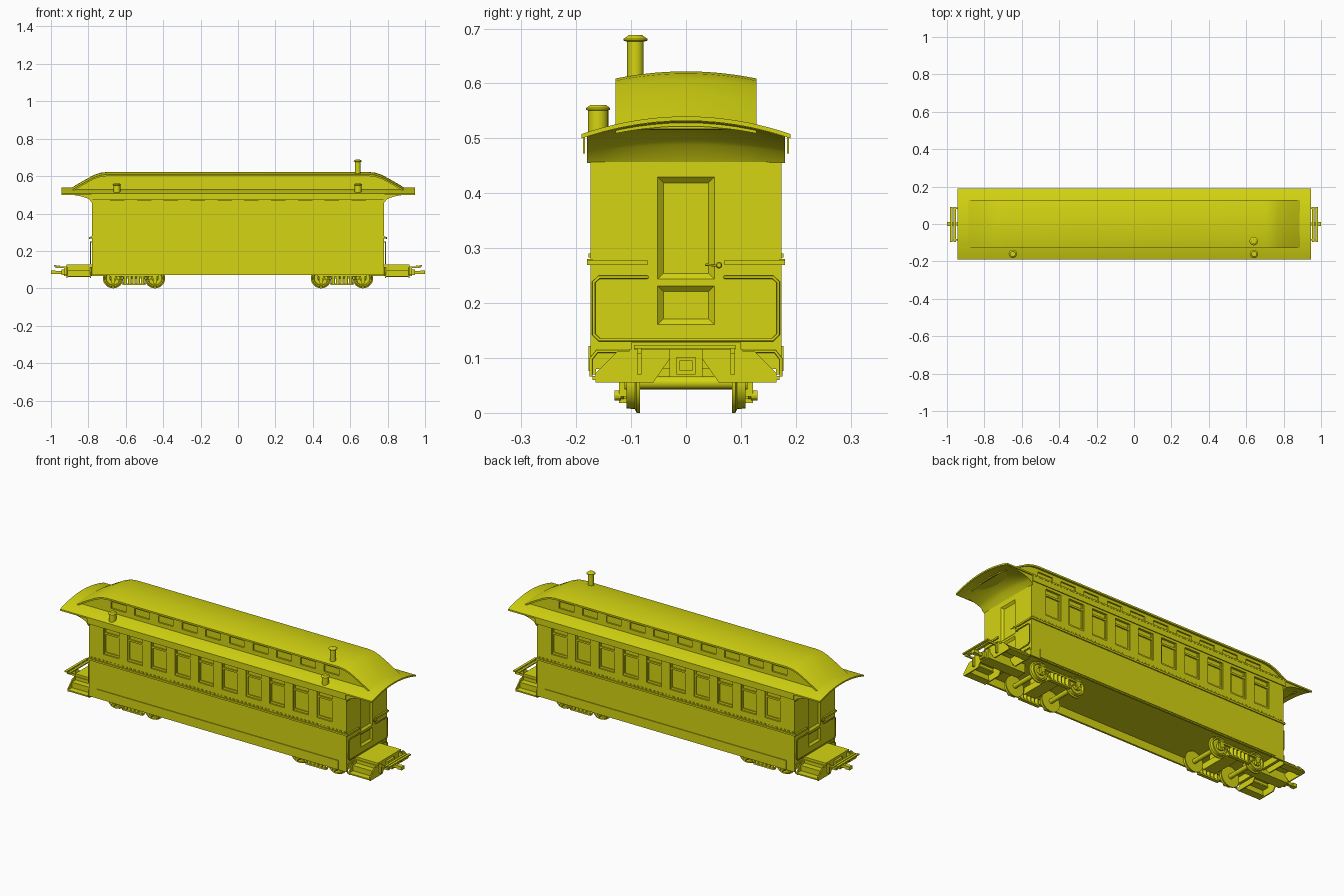
import bpy, bmesh, math
from mathutils import Vector, Matrix

if "Cube" in bpy.data.objects:
    bpy.data.objects.remove(bpy.data.objects["Cube"])

MAT = bpy.data.materials.new("yellow paint")
MAT.diffuse_color = (0.66, 0.66, 0.006, 1)
MAT.use_nodes = True
MAT.node_tree.nodes["Principled BSDF"].inputs["Base Color"].default_value = MAT.diffuse_color


def finish(name, bm, smooth=False):
    bmesh.ops.recalc_face_normals(bm, faces=bm.faces[:])
    me = bpy.data.meshes.new(name)
    bm.to_mesh(me)
    bm.free()
    me.materials.append(MAT)
    ob = bpy.data.objects.new(name, me)
    bpy.context.collection.objects.link(ob)
    bpy.ops.object.select_all(action='DESELECT')
    ob.select_set(True)
    bpy.context.view_layer.objects.active = ob
    if smooth:
        bpy.ops.object.shade_smooth_by_angle(angle=math.radians(35))
    return ob


def box(bm, x0, x1, y0, y1, z0, z1):
    m = Matrix.Translation(((x0 + x1) / 2, (y0 + y1) / 2, (z0 + z1) / 2))
    m = m @ Matrix.Diagonal((abs(x1 - x0), abs(y1 - y0), abs(z1 - z0), 1))
    bmesh.ops.create_cube(bm, size=1, matrix=m)


def loft(bm, rings):
    """Skin closed rings of points and cap both ends."""
    vs = [[bm.verts.new(p) for p in r] for r in rings]
    n = len(vs[0])
    for a, b in zip(vs, vs[1:]):
        for i in range(n):
            bm.faces.new((a[i], a[(i + 1) % n], b[(i + 1) % n], b[i]))
    bm.faces.new(vs[0])
    bm.faces.new(vs[-1][::-1])


def turned(bm, profile, place, axis='Z', n=24):
    """Solid of revolution from (radius, height) pairs."""
    rings = []
    for r, h in profile:
        ring = []
        for k in range(n):
            a = 2 * math.pi * k / n
            c, s = r * math.cos(a), r * math.sin(a)
            p = {'Z': (c, s, h), 'Y': (c, h, s), 'X': (h, c, s)}[axis]
            ring.append(Vector(p) + Vector(place))
        rings.append(ring)
    loft(bm, rings)


def tube(name, pts, r):
    cu = bpy.data.curves.new(name, 'CURVE')
    cu.dimensions = '3D'
    cu.bevel_depth = r
    cu.bevel_resolution = 2
    cu.use_fill_caps = True
    sp = cu.splines.new('POLY')
    sp.points.add(len(pts) - 1)
    for p, q in zip(sp.points, pts):
        p.co = (*q, 1)
    cu.materials.append(MAT)
    bpy.context.collection.objects.link(bpy.data.objects.new(name, cu))


def cut(ob, cutter):
    cutter.hide_render = True
    mod = ob.modifiers.new("openings", 'BOOLEAN')
    mod.object = cutter
    mod.operation = 'DIFFERENCE'
    mod.solver = 'EXACT'
    bpy.context.view_layer.objects.active = ob
    bpy.ops.object.modifier_apply(modifier=mod.name)
    bpy.data.objects.remove(cutter)


BAYS = [(i - 4.5) * 0.1435 for i in range(10)]
SIGNS = (1, -1)

# Body with recessed side windows and bevelled door panels
bm = bmesh.new()
box(bm, -.78, .78, -.174, .174, .12, .505)
body = finish("body", bm)
bm = bmesh.new()
for s in SIGNS:
    for x in BAYS:
        box(bm, x - .046, x + .046, s * .162, s * .2, .322, .466)
    for z0, z1 in ((.16, .232), (.243, .43)):
        def ring(x, d):
            return [(s * x, -.052 + d, z0 + d), (s * x, .052 - d, z0 + d),
                    (s * x, .052 - d, z1 - d), (s * x, -.052 + d, z1 - d)]
        loft(bm, [ring(.77, .011), ring(.781, -.0005)])
cut(body, finish("body_cutter", bm))

# Window sashes
bm = bmesh.new()
for s in SIGNS:
    for x in BAYS:
        box(bm, x - .046, x + .046, s * .16, s * .169, .432, .442)
        box(bm, x - .046, x + .046, s * .16, s * .167, .322, .333)
        for e in SIGNS:
            box(bm, x + e * .039, x + e * .046, s * .16, s * .167, .322, .466)
finish("window_sashes", bm)

# Belt rail with dentils, eave fascia, side sills
bm = bmesh.new()
for s in SIGNS:
    box(bm, -.784, .784, s * .17, s * .180, .270, .280)
    for k in range(65):
        x = (k - 32) * .024
        box(bm, x - .005, x + .005, s * .17, s * .1775, .283, .290)
    box(bm, -.784, .784, s * .184, s * .188, .472, .508)
    box(bm, -.78, .78, s * .164, s * .174, .07, .125)
    box(bm, -.73, .73, s * .17, s * .178, .076, .122)
    for e in SIGNS:
        box(bm, e * .775, e * .788, s * .07, s * .180, .269, .278)
        box(bm, e * .765, e * .779, -.17, .17, .08, .125)
finish("belt_rails_and_sills", bm)


# Lower arched roof
def arch(y):
    return .508 + .032 * (1 - (y / .19) ** 2)


N = 20
ys = [-.19 + .38 * k / N for k in range(N + 1)]
bm = bmesh.new()
loft(bm, [[(x, y, arch(y)) for y in ys] + [(x, y, arch(y) - .008) for y in ys[::-1]]
          for x in (-.945, .945)])
finish("lower_roof", bm, True)

# Curved hoods under the roof ends
bm = bmesh.new()
hy = [-.18 + .36 * k / 12 for k in range(13)]
for s in SIGNS:
    rings = []
    for k in range(11):
        u = k / 10
        f = math.sqrt(1 - (1 - u) ** 2)
        x = s * (.779 + .163 * u)
        low = [(x, y, .455 + (arch(y) - .009 - .455) * f) for y in hy]
        rings.append(low + [(x, y, arch(y) - .004) for y in hy[::-1]])
    loft(bm, rings)
finish("end_hoods", bm, True)

# Clerestory wall and its curved roof
drop = [(0.0, 0), (.70, 0), (.735, .004), (.77, .016), (.82, .043), (.86, .066), (.9, .091)]
stations = [(-x, d) for x, d in drop[:0:-1]] + drop[1:]


def cap(y):
    return .622 - .013 * (y / .128) ** 2


bm = bmesh.new()
loft(bm, [[(x, y, cap(.113) - d - .004) for x, d in stations] + [(.86, y, .515), (-.86, y, .515)]
          for y in (-.113, .113)])
wall = finish("clerestory_wall", bm)
bm = bmesh.new()
for s in SIGNS:
    for x in BAYS:
        box(bm, x - .045, x + .045, s * .105, s * .14, .551, .588)
cut(wall, finish("clerestory_cutter", bm))

cy = [-.128 + .256 * k / 14 for k in range(15)]
bm = bmesh.new()
loft(bm, [[(x, y, cap(y) - d) for y in cy] + [(x, y, cap(y) - d - .009) for y in cy[::-1]]
          for x, d in stations])
finish("clerestory_roof", bm, True)

# Stove chimney and roof vents
bm = bmesh.new()
turned(bm, [(.015, .60), (.015, .676), (.022, .678), (.022, .681), (.012, .688)], (.64, -.092, 0))
for x in (-.648, .642):
    turned(bm, [(.0185, .50), (.0185, .551), (.022, .552), (.022, .555), (.014, .561)], (x, -.16, 0))
finish("chimney_and_vents", bm, True)

# End platforms, steps, buffers and couplers
bm = bmesh.new()
for e in SIGNS:
    box(bm, e * .775, e * .917, -.1, .1, .112, .128)
    box(bm, e * .70, e * .93, -.03, .03, .065, .115)
    for s in SIGNS:
        box(bm, e * .785, e * .915, s * .095, s * .137, .09, .097)
        box(bm, e * .785, e * .915, s * .1, s * .104, .09, .115)
        box(bm, e * .785, e * .915, s * .128, s * .170, .06, .067)
        box(bm, e * .785, e * .915, s * .132, s * .136, .06, .095)
        side = [(.165, .055), (.165, .072), (.125, .112), (.02, .112), (.06, .055)]
        for x in (.785, .911):
            loft(bm, [[(e * q, s * y, z) for y, z in side] for q in (x, x + .006)])
        # buffer arm and drop hanger
        box(bm, e * .90, e * .975, s * .081, s * .089, .108, .117)
        box(bm, e * .917, e * .93, s * .081, s * .089, .07, .118)
    box(bm, e * .951, e * .964, -.095, .09, .115, .121)
    box(bm, e * .970, e * .984, -.095, .09, .117, .124)
    box(bm, e * .92, e * .945, -.017, .017, .07, .102)
    box(bm, e * .94, e * .985, -.007, .007, .078, .094)
    box(bm, e * .975, e * 1.0, -.012, .012, .077, .095)
finish("platforms_and_couplers", bm)

# End handrails and door handle
half = [(.07, .247), (.158, .247), (.168, .238), (.168, .143), (.158, .133)]
low = [(.173, .066), (.173, .098), (.162, .112)]
for e in SIGNS:
    for nm, path, x in (("end_rail", half, .789), ("step_rail", low, .784)):
        tube(nm, [(e * x, y, z) for y, z in path] + [(e * x, -y, z) for y, z in path[::-1]], .003)
    for s in SIGNS:
        tube("rail_foot", [(e * .775, s * .07, .247), (e * .789, s * .07, .247)], .003)
    tube("door_handle", [(e * .792, e * .035, .270), (e * .792, e * .06, .268)], .002)
bm = bmesh.new()
for e in SIGNS:
    turned(bm, [(.003, .77), (.003, .79), (.006, .792), (.004, .797)] if e > 0 else
           [(.003, -.77), (.003, -.79), (.006, -.792), (.004, -.797)], (0, e * .06, .269), 'X', 12)
finish("door_knobs", bm, True)

# Wheels and axles
TRUCKS = (-.556, .556)
bm = bmesh.new()
for t in TRUCKS:
    for dx in (-.112, .112):
        turned(bm, [(.012, -.1), (.012, .1)], (t + dx, 0, .055), 'Y', 16)
        for s in SIGNS:
            prof = [(.055, .084), (.055, .090), (.048, .093), (.047, .108), (.040, .108),
                    (.036, .100), (.018, .100), (.016, .112)]
            turned(bm, [(r, s * h) for r, h in prof], (t + dx, 0, .055), 'Y', 28)
finish("wheels", bm, True)

# Truck frames: beams, journal boxes, spring planks, bolsters
bm = bmesh.new()
for t in TRUCKS:
    box(bm, t - .035, t + .035, -.11, .11, .05, .085)
    box(bm, t - .03, t + .03, -.07, .07, .08, .125)
    for s in SIGNS:
        box(bm, t - .13, t + .13, s * .112, s * .122, .064, .073)
        box(bm, t - .062, t + .062, s * .104, s * .122, .018, .026)
        for dx in (-.112, .112):
            box(bm, t + dx - .011, t + dx + .011, s * .108, s * .122, .03, .066)
            turned(bm, [(.009, s * .118), (.009, s * .130)], (t + dx, 0, .032), 'Y', 12)
        for d in SIGNS:
            bar = [(.105, .058), (.105, .066), (.055, .028), (.055, .020)]
            loft(bm, [[(t + d * x, s * y, z) for x, z in bar] for y in (.113, .121)])
finish("truck_frames", bm)

# Springs in the trucks
bm = bmesh.new()
for t in TRUCKS:
    for s in SIGNS:
        for k in range(5):
            turned(bm, [(.009, .024), (.009, .066)], (t + (k - 2) * .023, s * .113, 0), 'Z', 12)
finish("truck_springs", bm, True)

# Floor underside
bm = bmesh.new()
box(bm, -.77, .77, -.168, .168, .112, .122)
finish("floor", bm)
